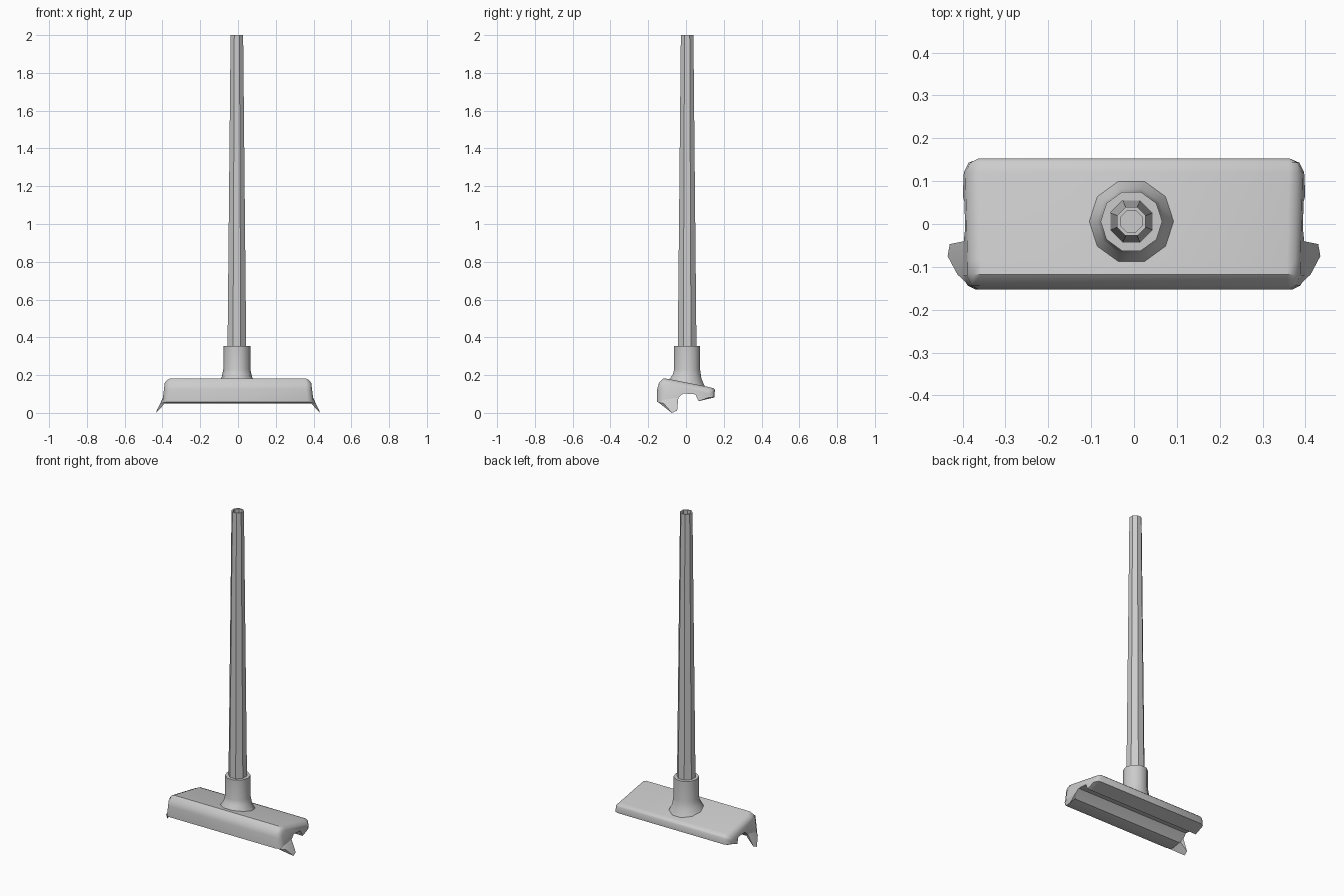
import bpy, bmesh, math

cube = bpy.data.objects.get("Cube")
if cube:
    bpy.data.objects.remove(cube, do_unlink=True)

grey = bpy.data.materials.new("light_grey")
grey.use_nodes = True
colour = (0.6, 0.6, 0.6, 1)
grey.diffuse_color = colour
grey.node_tree.nodes["Principled BSDF"].inputs["Base Color"].default_value = colour


def finish(name, bm, angle=40):
    bmesh.ops.recalc_face_normals(bm, faces=bm.faces[:])
    mesh = bpy.data.meshes.new(name)
    bm.to_mesh(mesh)
    bm.free()
    mesh.materials.append(grey)
    obj = bpy.data.objects.new(name, mesh)
    bpy.context.collection.objects.link(obj)
    bpy.ops.object.select_all(action='DESELECT')
    obj.select_set(True)
    bpy.context.view_layer.objects.active = obj
    bpy.ops.object.shade_smooth_by_angle(angle=math.radians(angle))
    return obj


def loft(name, rings, cap_ends=True):
    """Bridge equal-length rings of points, closing both ends."""
    bm = bmesh.new()
    loops = [[bm.verts.new(p) for p in ring] for ring in rings]
    for a, b in zip(loops, loops[1:]):
        for i in range(len(a)):
            j = (i + 1) % len(a)
            bm.faces.new((a[i], a[j], b[j], b[i]))
    if cap_ends:
        bm.faces.new(loops[0])
        bm.faces.new(loops[-1])
    return finish(name, bm)


def ring(sides, radius, z, turn=0.0, slope=0.0, cx=-0.006, cy=0.006):
    pts = []
    for i in range(sides):
        a = 2 * math.pi * (i + turn) / sides
        y = cy + radius * math.sin(a)
        pts.append((cx + radius * math.cos(a), y, z + slope * y))
    return pts


# Nozzle head: side profile (y, z) with an arched channel underneath
top = [(-0.153, 0.058), (-0.153, 0.125), (-0.143, 0.16), (-0.118, 0.183),
       (-0.085, 0.178), (0.12, 0.137), (0.145, 0.131), (0.153, 0.122), (0.15, 0.082)]
under = [(0.066, 0.062), (0.05, 0.098), (-0.015, 0.103), (-0.04, 0.08),
         (-0.06, 0.058), (-0.12, 0.05)]


def head_ring(side, x, inset, lean):
    pts = []
    for y, z in top:
        z2 = z - inset * 0.8 if z > 0.12 else z
        y2 = max(-0.153 + inset, min(0.153 - inset, y))
        pts.append((side * (x + lean * (0.1 - z2)), y2, z2))
    pts += [(side * (x + lean * (0.1 - z)), y, z) for y, z in under]
    return pts


steps = [(0.365, 0.0, 0.1), (0.384, 0.01, 0.12), (0.395, 0.032, 0.12)]
loft("nozzle_head", [head_ring(-1, *s) for s in reversed(steps)]
     + [head_ring(1, *s) for s in steps])

# Flared flaps at the two lower front ends
flap = [(0.388, -0.125, 0.085), (0.395, -0.04, 0.085), (0.38, -0.148, 0.057),
        (0.385, -0.05, 0.057), (0.412, -0.118, 0.05),
        (0.435, -0.075, 0.0), (0.43, -0.047, 0.012)]
for side, label in ((1, "left"), (-1, "right")):
    bm = bmesh.new()
    verts = [bm.verts.new((side * x, y, z)) for x, y, z in flap]
    bmesh.ops.convex_hull(bm, input=verts)
    finish(label + "_flap", bm)

# Collar: flared base follows the sloping head, flat rim on top
loft("collar", [ring(10, 0.103, 0.15, slope=-0.2), ring(10, 0.098, 0.162, slope=-0.2),
                ring(10, 0.08, 0.192, slope=-0.15), ring(10, 0.072, 0.23),
                ring(10, 0.072, 0.355)])

# Tapered tube handle, hollow from the top
loft("handle", [ring(8, 0.054, 0.3, 0.5), ring(8, 0.036, 2.0, 0.5),
                ring(8, 0.027, 2.0, 0.5), ring(8, 0.04, 0.4, 0.5)])
